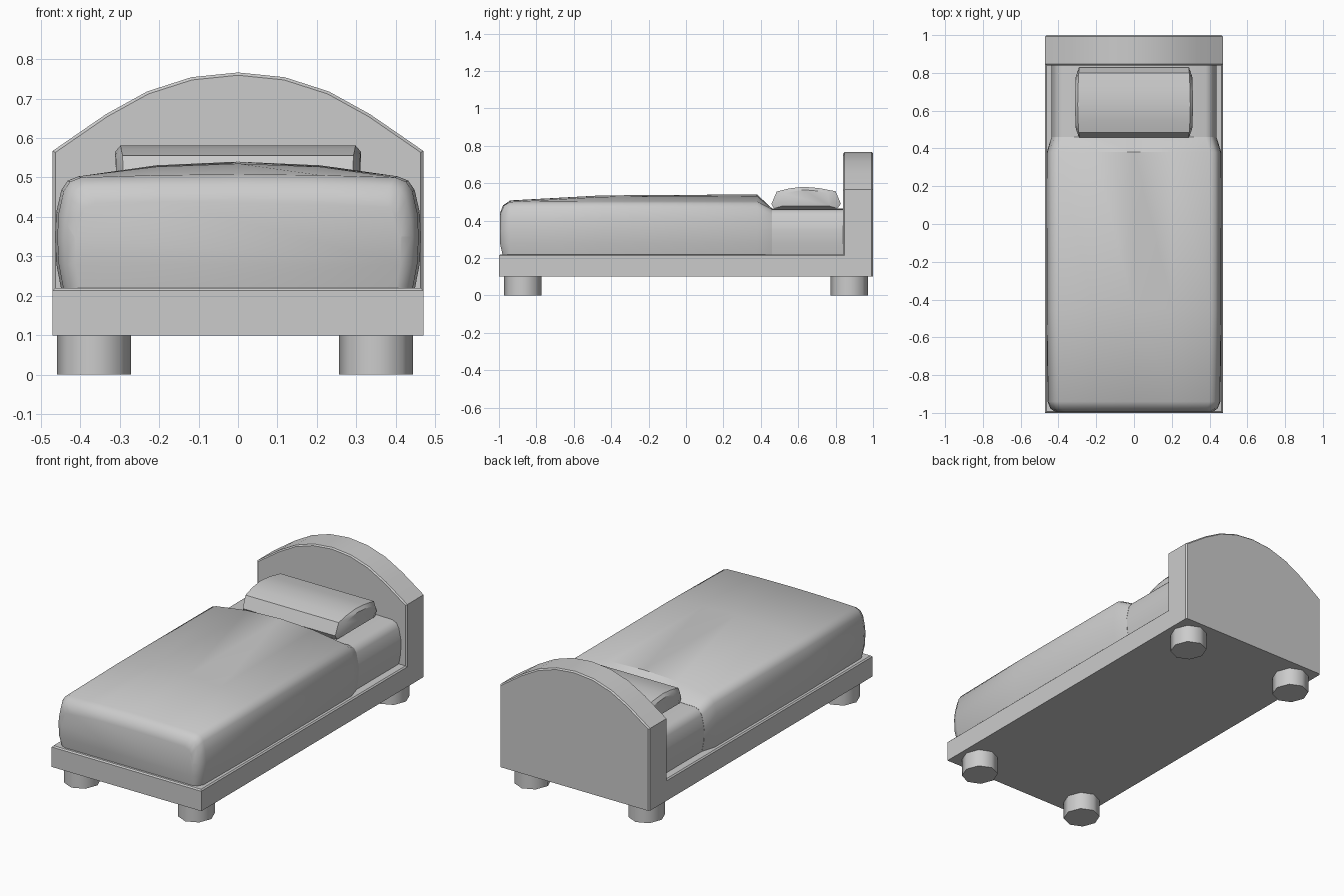
import bpy, bmesh
from math import radians, cos, sin, pi

if "Cube" in bpy.data.objects:
    bpy.data.objects.remove(bpy.data.objects["Cube"])


def finish(name, bm, angle=40):
    """Turn a bmesh into a smooth-shaded object with sharp edges kept."""
    bmesh.ops.recalc_face_normals(bm, faces=bm.faces)
    mesh = bpy.data.meshes.new(name)
    bm.to_mesh(mesh)
    bm.free()
    ob = bpy.data.objects.new(name, mesh)
    bpy.context.collection.objects.link(ob)
    bpy.ops.object.select_all(action='DESELECT')
    ob.select_set(True)
    bpy.context.view_layer.objects.active = ob
    bpy.ops.object.shade_smooth_by_angle(angle=radians(angle))
    return ob


def loft(name, rings, angle=40):
    """Skin a list of closed rings and cap both ends."""
    bm = bmesh.new()
    rows = [[bm.verts.new(p) for p in ring] for ring in rings]
    n = len(rows[0])
    for a, b in zip(rows, rows[1:]):
        for i in range(n):
            j = (i + 1) % n
            bm.faces.new((a[i], a[j], b[j], b[i]))
    bm.faces.new(rows[0])
    bm.faces.new(rows[-1])
    return finish(name, bm, angle)


# Bed frame: base and arched headboard in one piece
bm = bmesh.new()
W, BACK, HEAD, FRONT = 0.47, 1.0, 0.84, -1.0
arch = [(W, 0.567), (0.335, 0.66), (0.23, 0.718), (0.118, 0.754), (0, 0.766)]
arch += [(-x, z) for x, z in arch[-2::-1]]
v = lambda x, z: bm.verts.new((x, BACK, z))
low = [v(-W, 0.10), v(W, 0.10), v(W, 0.22), v(-W, 0.22)]
base = bm.faces.new(low)
top = bm.faces.new([low[3], low[2]] + [v(x, z) for x, z in arch])


def extrude(faces, dy):
    new = bmesh.ops.extrude_face_region(bm, geom=faces)['geom']
    verts = [g for g in new if isinstance(g, bmesh.types.BMVert)]
    bmesh.ops.translate(bm, verts=verts, vec=(0, dy, 0))
    return [g for g in new if isinstance(g, bmesh.types.BMFace)]


board = extrude([base, top], HEAD - BACK)
extrude([min(board, key=lambda f: f.calc_center_median().z)], FRONT - HEAD)
bmesh.ops.recalc_face_normals(bm, faces=bm.faces)
bmesh.ops.dissolve_limit(bm, angle_limit=radians(1), verts=bm.verts, edges=bm.edges)
rim = [e for e in bm.edges if len(e.link_faces) == 2
       and e.calc_face_angle_signed() > radians(60)
       and sum(w.co.z for w in e.verts) / 2 > 0.21]
bmesh.ops.bevel(bm, geom=rim, offset=0.007, segments=1, affect='EDGES')
finish("bed_frame", bm, 30)

# Four stubby octagonal legs
for name, x, y in (("front_left_leg", -0.365, -0.873), ("front_right_leg", 0.35, -0.873),
                   ("back_left_leg", -0.365, 0.873), ("back_right_leg", 0.35, 0.873)):
    loft(name, [[(x + 0.094 * cos(i * pi / 4), y + 0.1 * sin(i * pi / 4), z)
                 for i in range(8)] for z in (0, 0.105)], 50)


def bedding_ring(y, hw, side, crown, tuck=0.0):
    """Cross-section with rounded shoulders and a crowned top."""
    half = [(0.965, 0.215), (0.992, 0.28), (1, 0.35), (0.992, side - 0.09),
            (0.965, side - 0.035), (0.93, side - 0.011), (0.87, side),
            (0.45, side + 0.75 * (crown - side))]
    pts = [(hw * x, z) for x, z in half] + [(0, crown)]
    pts += [(-x, z) for x, z in pts[-2::-1]]
    return [(x, y + (tuck if z < 0.22 else 0), z) for x, z in pts]


# Mattress, seen at the head end
loft("mattress", [bedding_ring(y, 0.436, 0.46, 0.464) for y in (0.36, 0.845)])

# Blanket with puffed foot end and a sloped upper hem
loft("blanket", [bedding_ring(*r) for r in (
    (-0.995, 0.415, 0.435, 0.44, 0.015), (-0.978, 0.442, 0.478, 0.482, 0.01),
    (-0.94, 0.458, 0.50, 0.508), (-0.45, 0.464, 0.503, 0.535),
    (0.38, 0.462, 0.503, 0.54), (0.46, 0.437, 0.461, 0.465))])

# Pillow: closed side profile swept across the bed, bulging at the ends
profile = [(0.47, 0.465), (0.457, 0.49), (0.485, 0.555), (0.55, 0.572), (0.63, 0.581),
           (0.71, 0.574), (0.80, 0.557), (0.828, 0.49), (0.81, 0.465)]


def pillow_ring(x, s, bulge):
    cy, cz = 0.643, 0.515
    return [(x + bulge * (1 - ((y - cy) / 0.19) ** 2), cy + (y - cy) * s, cz + (z - cz) * s)
            for y, z in profile]


loft("pillow", [pillow_ring(-0.308, 0.75, -0.004), pillow_ring(-0.29, 1, -0.008),
                pillow_ring(0, 1, 0), pillow_ring(0.29, 1, 0.008),
                pillow_ring(0.308, 0.75, 0.004)])
